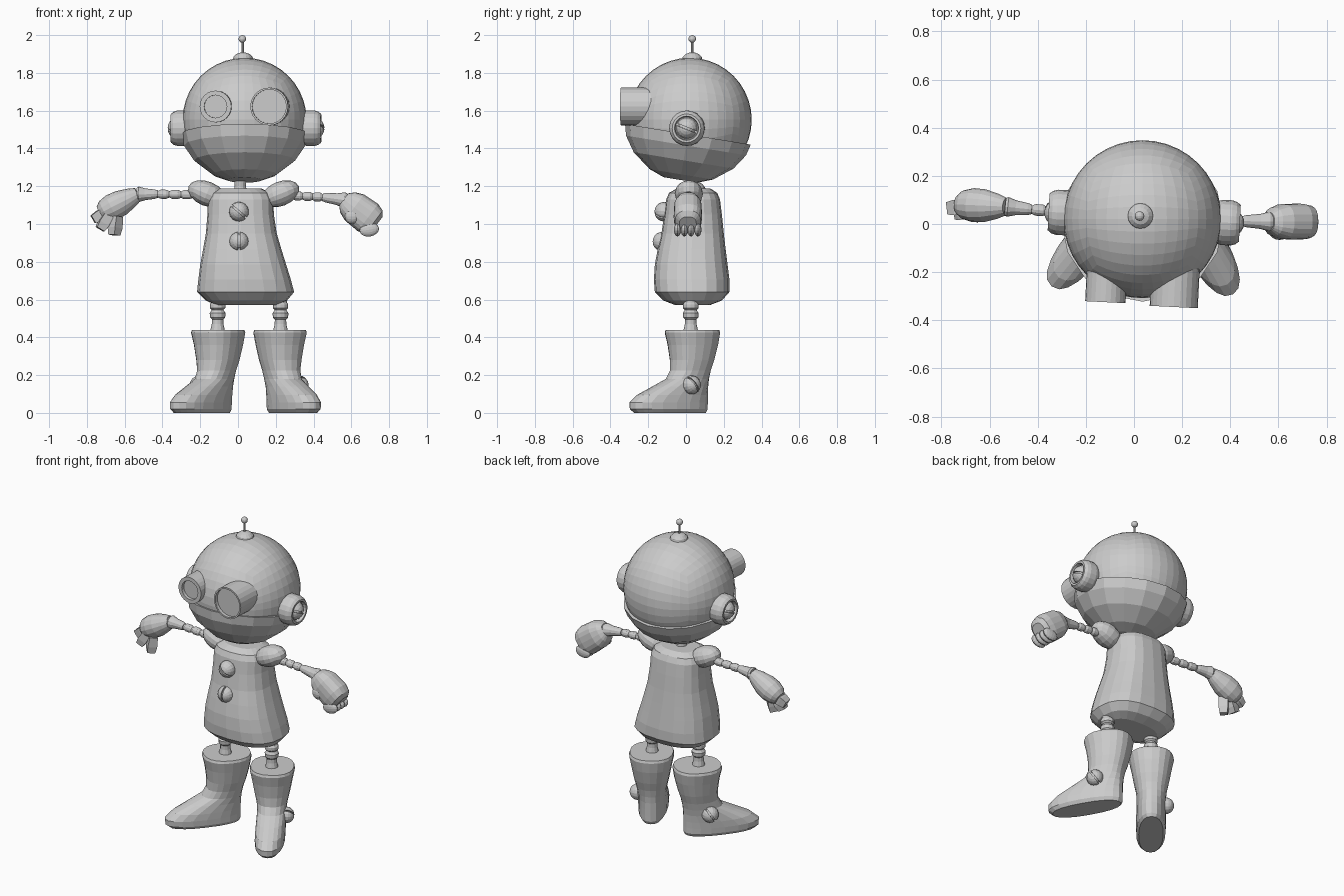
import bpy, bmesh
from math import sin, cos, pi, radians
from mathutils import Vector, Matrix

cube = bpy.data.objects.get("Cube")
if cube:
    bpy.data.objects.remove(cube)

GREY = (0.6, 0.6, 0.6, 1)
metal = bpy.data.materials.new("plain grey")
metal.use_nodes = True
metal.diffuse_color = GREY
metal.node_tree.nodes["Principled BSDF"].inputs["Base Color"].default_value = GREY


def finish(name, bm, place):
    bmesh.ops.recalc_face_normals(bm, faces=bm.faces)
    mesh = bpy.data.meshes.new(name)
    bm.to_mesh(mesh)
    bm.free()
    mesh.materials.append(metal)
    ob = bpy.data.objects.new(name, mesh)
    ob.matrix_world = place
    bpy.context.scene.collection.objects.link(ob)
    return ob


def aim(loc, direction, roll=0):
    turn = Vector(direction).to_track_quat('Z', 'Y').to_matrix().to_4x4()
    return Matrix.Translation(loc) @ turn @ Matrix.Rotation(roll, 4, 'Z')


def loft(name, rings, place, seg=16, power=2):
    """Skin rings given as (height, u min, u max, v min, v max)."""
    bm = bmesh.new()
    phase = pi / 4 if seg == 4 else 0
    loops = []
    for h, u0, u1, v0, v1 in rings:
        loop = []
        for i in range(seg):
            a = 2 * pi * i / seg + phase
            c, s = [abs(t) ** (2 / power) * (1 if t > 0 else -1) for t in (cos(a), sin(a))]
            loop.append(bm.verts.new(((u0 + u1 + (u1 - u0) * c) / 2,
                                      (v0 + v1 + (v1 - v0) * s) / 2, h)))
        loops.append(loop)
    for a, b in zip(loops, loops[1:]):
        for i in range(seg):
            j = (i + 1) % seg
            bm.faces.new((a[i], a[j], b[j], b[i]))
    bm.faces.new(loops[0])
    bm.faces.new(loops[-1])
    return finish(name, bm, place)


def lathe(name, profile, place, seg=16):
    return loft(name, [(h, -r, r, -r, r) for h, r in profile], place, seg)


def ball_mesh(cuts):
    bm = bmesh.new()
    bmesh.ops.create_cube(bm, size=2)
    bmesh.ops.subdivide_edges(bm, edges=bm.edges[:], cuts=cuts, use_grid_fill=True)
    for v in bm.verts:
        # even out the grid before rounding it
        v.co = Vector([sin(t * pi / 4) / cos(t * pi / 4) for t in v.co]).normalized()
    return bm


def ellipsoid(name, loc, size, tilt=0, cuts=3):
    place = Matrix.Translation(loc) @ Matrix.Rotation(tilt, 4, 'Y')
    return finish(name, ball_mesh(cuts), place @ Matrix.Diagonal((*size, 1)))


def screw(name, loc, direction, r, roll=0):
    """Round head split by a slot, over a smaller core."""
    bm = bmesh.new()
    bmesh.ops.create_uvsphere(bm, u_segments=12, v_segments=8, radius=r * 0.82)
    for side in (-1, 1):
        new = bmesh.ops.create_uvsphere(bm, u_segments=16, v_segments=10, radius=r)["verts"]
        faces = {f for v in new for f in v.link_faces}
        edges = {e for v in new for e in v.link_edges}
        cut = bmesh.ops.bisect_plane(bm, geom=new + list(edges) + list(faces),
                                     plane_co=(side * r * 0.1, 0, 0),
                                     plane_no=(side, 0, 0), clear_inner=True)
        rim = [g for g in cut["geom_cut"] if isinstance(g, bmesh.types.BMEdge)]
        bmesh.ops.edgeloop_fill(bm, edges=rim)
    return finish(name, bm, aim(loc, direction, roll))


def rod(name, start, end, profile, seg=12):
    """Lathe between two points; profile heights run from 0 to 1."""
    d = Vector(end) - Vector(start)
    return lathe(name, [(h * d.length, r) for h, r in profile], aim(start, d), seg)


def beads(name, start, end, n, r):
    prof = [((i + t) / n, r * k) for i in range(n)
            for t, k in ((0, .7), (.25, 1), (.75, 1))]
    return rod(name, start, end, prof + [(1, r * .7)])


# Head: round skull cut along a tilted seam, with a coarser jaw bowl below
seam = Vector((0.035, 0.01, 1.475))
up = Vector((0, 0.164, 1)).normalized()
skull_place = Matrix.Translation((0.035, 0.02, 1.552)) @ Matrix.Scale(0.328, 4)
bm = ball_mesh(9)
inv = skull_place.inverted()
bmesh.ops.bisect_plane(bm, geom=bm.verts[:] + bm.edges[:] + bm.faces[:],
                       plane_co=inv @ seam, plane_no=up, clear_inner=True)
finish("skull", bm, skull_place)
lathe("jaw", [(-.245, .09), (-.215, .17), (-.14, .268), (-.06, .322), (0, .337)],
      aim(seam, up), 16)

# Eyes: tubes with recessed lenses
look = (-0.05, -1, 0)
for name, x, r, lens, length in (("left_eye", 0.175, .1, .09, .2),
                                 ("right_eye", -0.11, .084, .06, .18)):
    lathe(name, [(0, r), (length, r), (length, lens), (length - .02, lens)],
          aim((x, -0.145, 1.622), look), 24)

# Ears: cupped rings holding a screw
cup = [(0, .085), (.03, .094), (.07, .094), (.09, .088), (.105, .076), (.105, .064), (.08, .06)]
for name, x, y, s in (("left", .335, .008, 1), ("right", -.25, .045, -1)):
    out = Vector((s, -.05 * s, 0))
    base = Vector((x, y, 1.507))
    lathe(name + "_ear", cup, aim(base, out), 20)
    screw(name + "_ear_screw", base + out * .065, out, .058, 1.2)

# Antenna
lathe("antenna_base", [(0, .055), (.02, .05), (.035, .035), (.042, .015)],
      aim((.027, .033, 1.865), (0, 0, 1)))
lathe("antenna_rod", [(0, .006), (.1, .006)], aim((.025, .033, 1.89), (0, 0, 1)), 8)
ellipsoid("antenna_tip", (.023, .033, 1.98), (.02, .02, .02))

# Torso and neck
loft("torso", [(.572, -.12, .21, -.06, .13), (.595, -.17, .26, -.12, .19),
               (.64, -.217, .297, -.165, .23), (.705, -.21, .28, -.17, .23),
               (.785, -.2, .255, -.165, .22), (.865, -.185, .23, -.15, .21),
               (.95, -.17, .205, -.13, .2), (1.05, -.162, .19, -.115, .19),
               (1.13, -.16, .187, -.105, .18), (1.165, -.145, .17, -.09, .165),
               (1.187, -.1, .125, -.05, .13)], Matrix(), 20, 2.5)
lathe("neck", [(1.17, .035), (1.2, .03), (1.26, .035)], Matrix.Translation((.012, .03, 0)), 12)
screw("upper_button", (.005, -.115, 1.065), (0, -1, 0), .052, radians(50))
screw("lower_button", (.005, -.125, .907), (0, -1, 0), .052)

# Shoulder pads
ellipsoid("left_shoulder", (.225, .015, 1.16), (.105, .075, .065), radians(-22))
ellipsoid("right_shoulder", (-.165, .035, 1.16), (.105, .075, .065), radians(22))

# Arms: beaded upper arm, flared forearm
flare = [(0, .02), (.15, .025), (.6, .031), (.9, .041), (1, .036)]
for name, a, b, c in (
        ("left", (.29, .015, 1.15), (.447, .012, 1.142), (.575, .01, 1.125)),
        ("right", (-.24, .045, 1.155), (-.425, .06, 1.158), (-.535, .072, 1.157))):
    beads(name + "_upper_arm", a, b, 3, .024)
    rod(name + "_forearm", b, c, flare)

# Left hand: mitten with curled fingers and a thumb
loft("left_hand", [(h, -u, u, -v, v) for h, u, v in (
    (0, .038, .04), (.025, .058, .066), (.07, .073, .085), (.16, .075, .09),
    (.2, .068, .076), (.22, .045, .05))], aim((.56, .01, 1.13), (.8, 0, -.6)), 20, 2.6)
for i in range(4):
    ellipsoid(f"left_finger_{i + 1}", (.695, -.045 + .036 * i, .97), (.052, .019, .036), radians(-10))
ellipsoid("left_thumb", (.605, -.04, 1.04), (.04, .026, .04))

# Right hand: tapering palm with blocky fingers
lathe("right_hand", [(0, .036), (.04, .052), (.1, .068), (.155, .071), (.2, .06), (.225, .04)],
      aim((-.53, .072, 1.158), (-.88, .04, -.45)), 16)
for name, loc, d, length, w in (
        ("right_finger_1", (-.69, .075, 1.07), (-.85, -.1, -.5), .09, .045),
        ("right_finger_2", (-.685, .055, 1.05), (-.5, -.1, -.85), .09, .042),
        ("right_thumb", (-.645, .05, 1.04), (-.1, -.1, -1), .1, .04)):
    loft(name, [(0, -w, w, -.035, .035), (length * .6, -w, w, -.04, .04),
                (length, -w * .8, w * .8, -.032, .032)], aim(loc, d), 4)

# Legs, boots and ankle screws
leg = [(.42, .042), (.47, .031), (.495, .03), (.505, .04), (.528, .042), (.545, .031),
       (.555, .041), (.575, .041), (.585, .034), (.62, .034)]
boot = [(0, -.08, .345, .072), (.02, -.09, .37, .086), (.055, -.09, .372, .088),
        (.095, -.09, .325, .088), (.14, -.09, .23, .086), (.18, -.093, .145, .086),
        (.225, -.102, .118, .092), (.28, -.12, .115, .105), (.36, -.14, .125, .12),
        (.425, -.15, .14, .133), (.44, -.145, .135, .128)]
for name, x, angle, s in (("left", .225, -60, 1), ("right", -.108, -129, -1)):
    lathe(name + "_leg", leg, Matrix.Translation((x, .025, 0)), 12)
    stand = Matrix.Translation((x, .03, 0)) @ Matrix.Rotation(radians(angle), 4, 'Z')
    loft(name + "_boot", [(h, b, f, -w, w) for h, b, f, w in boot], stand, 20, 2.3)
    side = stand.to_3x3() @ Vector((0, s, 0))
    screw(name + "_boot_screw", stand @ Vector((.05, .085 * s, .148)), side, .05, .6)
